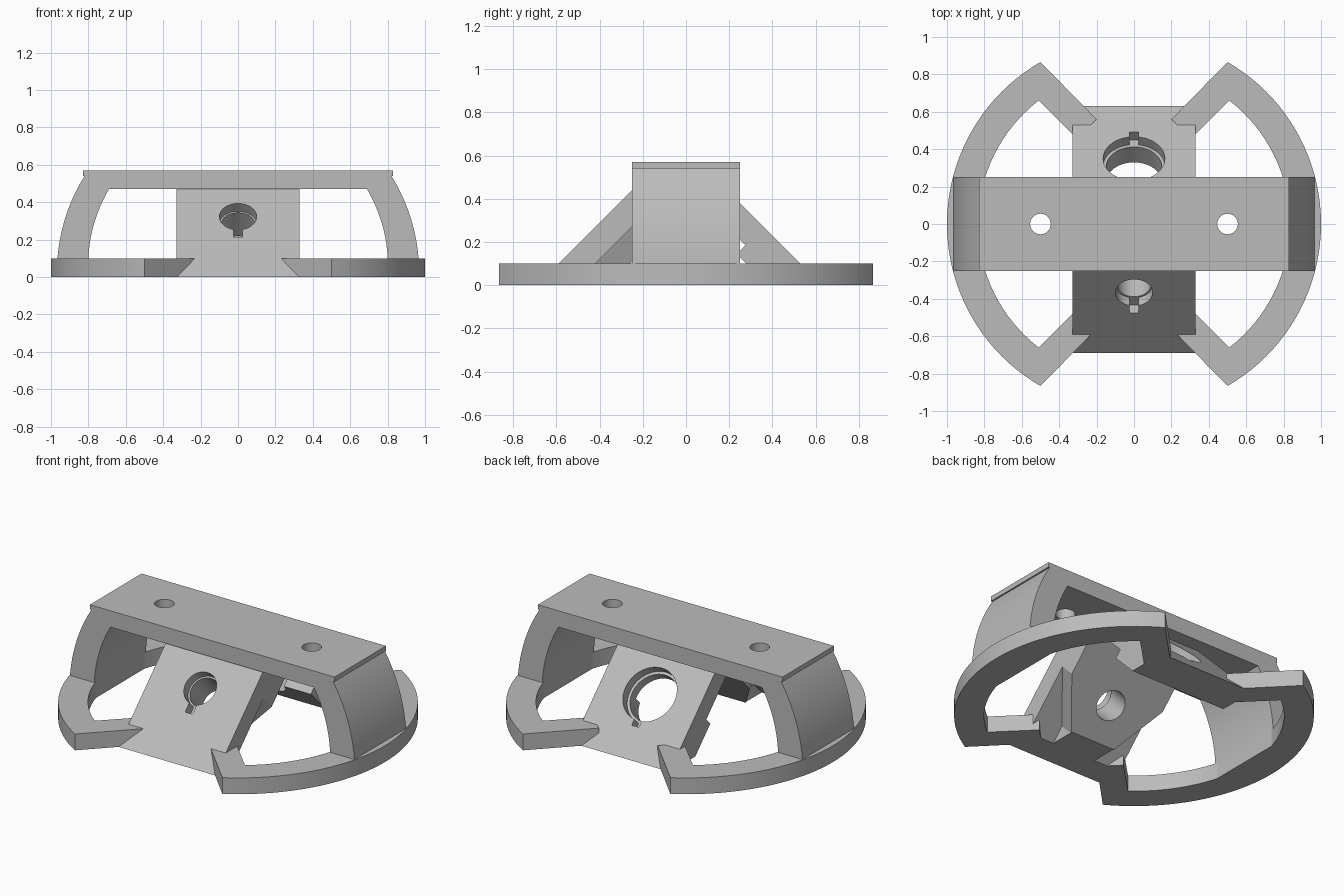
import bpy, bmesh
from math import sin, cos, radians, asin, sqrt
from mathutils import Matrix, Vector

cube = bpy.data.objects.get("Cube")
if cube:
    bpy.data.objects.remove(cube)

grey = bpy.data.materials.new("plain_grey")
grey.use_nodes = True
colour = (0.5, 0.5, 0.5, 1)
grey.diffuse_color = colour
grey.node_tree.nodes["Principled BSDF"].inputs["Base Color"].default_value = colour

S = sqrt(0.5)


def prism(name, points, low, high, frame=Matrix()):
    """Extrude a flat outline from low to high along the local z of frame."""
    bm = bmesh.new()
    base = bm.faces.new([bm.verts.new((x, y, low)) for x, y in points])
    top = bmesh.ops.extrude_face_region(bm, geom=[base])["geom"]
    moved = [g for g in top if isinstance(g, bmesh.types.BMVert)]
    bmesh.ops.translate(bm, verts=moved, vec=(0, 0, high - low))
    bmesh.ops.transform(bm, matrix=frame, verts=bm.verts)
    bmesh.ops.recalc_face_normals(bm, faces=bm.faces)
    mesh = bpy.data.meshes.new(name)
    bm.to_mesh(mesh)
    bm.free()
    ob = bpy.data.objects.new(name, mesh)
    bpy.context.collection.objects.link(ob)
    mesh.materials.append(grey)
    return ob


def axes(u, v, n, origin=(0, 0, 0)):
    m = Matrix((u, v, n)).transposed().to_4x4()
    m.translation = origin
    return m


def combine(ob, other, operation):
    """Apply a boolean and discard the tool object."""
    other.hide_render = True
    mod = ob.modifiers.new("cut", "BOOLEAN")
    mod.operation, mod.object, mod.solver = operation, other, "EXACT"
    bpy.context.view_layer.objects.active = ob
    bpy.ops.object.modifier_apply(modifier=mod.name)
    bpy.data.objects.remove(other)


def trim(ob, low, high):
    """Slice an object flat at two heights, capping the cuts."""
    bm = bmesh.new()
    bm.from_mesh(ob.data)
    for z, up in ((low, -1), (high, 1)):
        cut = bmesh.ops.bisect_plane(bm, geom=bm.verts[:] + bm.edges[:] + bm.faces[:],
                                     plane_co=(0, 0, z), plane_no=(0, 0, up), clear_outer=True)
        edges = [g for g in cut["geom_cut"] if isinstance(g, bmesh.types.BMEdge)]
        if edges:
            bmesh.ops.holes_fill(bm, edges=edges)
    bmesh.ops.recalc_face_normals(bm, faces=bm.faces)
    bm.to_mesh(ob.data)
    bm.free()


def arc(r, start, end, n, centre=0):
    angles = [radians(start + (end - start) * i / n) for i in range(n + 1)]
    return [(r * cos(a), r * sin(a) + centre) for a in angles]


def circle(r):
    return arc(r, 0, 360, 48)[:-1]


def finish(ob):
    bpy.ops.object.select_all(action="DESELECT")
    ob.select_set(True)
    bpy.context.view_layer.objects.active = ob
    bpy.ops.object.shade_smooth_by_angle(angle=radians(25))


# Curved base halves, each with two diagonal arms
outline = arc(1, -60, 60, 40)
outline += [(0.2, 0.56), (0.305, 0.455)]
outline += arc(0.834, 52.3, -52.3, 32)
outline += [(0.305, -0.455), (0.2, -0.56)]
for side, name in ((1, "left_base"), (-1, "right_base")):
    finish(prism(name, [(side * x, y) for x, y in outline], 0, 0.1))

# Bridge: curved legs under a flat deck
deck_start = asin((0.54 - 0.026) / 0.968) * 57.2958
outer = arc(0.968, -1.5, deck_start, 20, 0.026) + [(0.83, 0.54), (0.83, 0.57)]
inner = [(0.8, 0)] + arc(0.801, 2.6, 30.5, 14, 0.063)
half = outer + [(-x, z) for x, z in reversed(outer)]
half += [(-x, z) for x, z in inner] + [(x, z) for x, z in reversed(inner)]
bridge = prism("bridge", half, -0.25, 0.25, axes((1, 0, 0), (0, 0, 1), (0, -1, 0)))
for x in (-0.5, 0.5):
    hole = prism("hole_cutter", circle(0.055), 0.4, 0.7, Matrix.Translation((x, 0, 0)))
    combine(bridge, hole, "DIFFERENCE")
finish(bridge)

side_frame = axes((0, 1, 0), (0, 0, 1), (1, 0, 0))


def bore(plate, frame, radius, through, key):
    """Stepped round hole with a key slot on its lower side."""
    combine(plate, prism("through_cutter", circle(through), -0.5, 0.1, frame), "DIFFERENCE")
    combine(plate, prism("step_cutter", circle(radius), -0.06, 0.1, frame), "DIFFERENCE")
    slot = [(-0.025, -key), (0.025, -key), (0.025, 0), (-0.025, 0)]
    combine(plate, prism("slot_cutter", slot, -0.06, 0.1, frame), "DIFFERENCE")
    finish(plate)


# Sloping front plate with a thick tapered boss behind it
front = prism("front_plate", [(-0.69, 0), (-0.22, 0.47), (-0.05, 0.47), (-0.52, 0)],
              -0.33, 0.33, side_frame)
front_frame = axes((1, 0, 0), (0, S, S), (0, -S, S), (0, -0.367, 0.323))
right_edge = [(0.15, -0.5), (0.15, -0.23), (0.33, 0.08), (0.33, 0.33)]
boss = prism("boss", right_edge + [(-u, v) for u, v in reversed(right_edge)],
             -0.235, -0.08, front_frame)
trim(boss, 0, 0.47)
combine(front, boss, "UNION")
bore(front, front_frame, 0.1, 0.09, 0.155)

# Sloping back plate with a thicker lower lip
back = prism("back_plate", [(0.63, 0), (0.16, 0.47), (-0.01, 0.47), (0.275, 0.185),
                            (0.235, 0.145), (0.38, 0)], -0.33, 0.33, side_frame)
back_frame = axes((-1, 0, 0), (0, -S, S), (0, S, S), (0, 0.35, 0.28))
bore(back, back_frame, 0.165, 0.148, 0.2)
